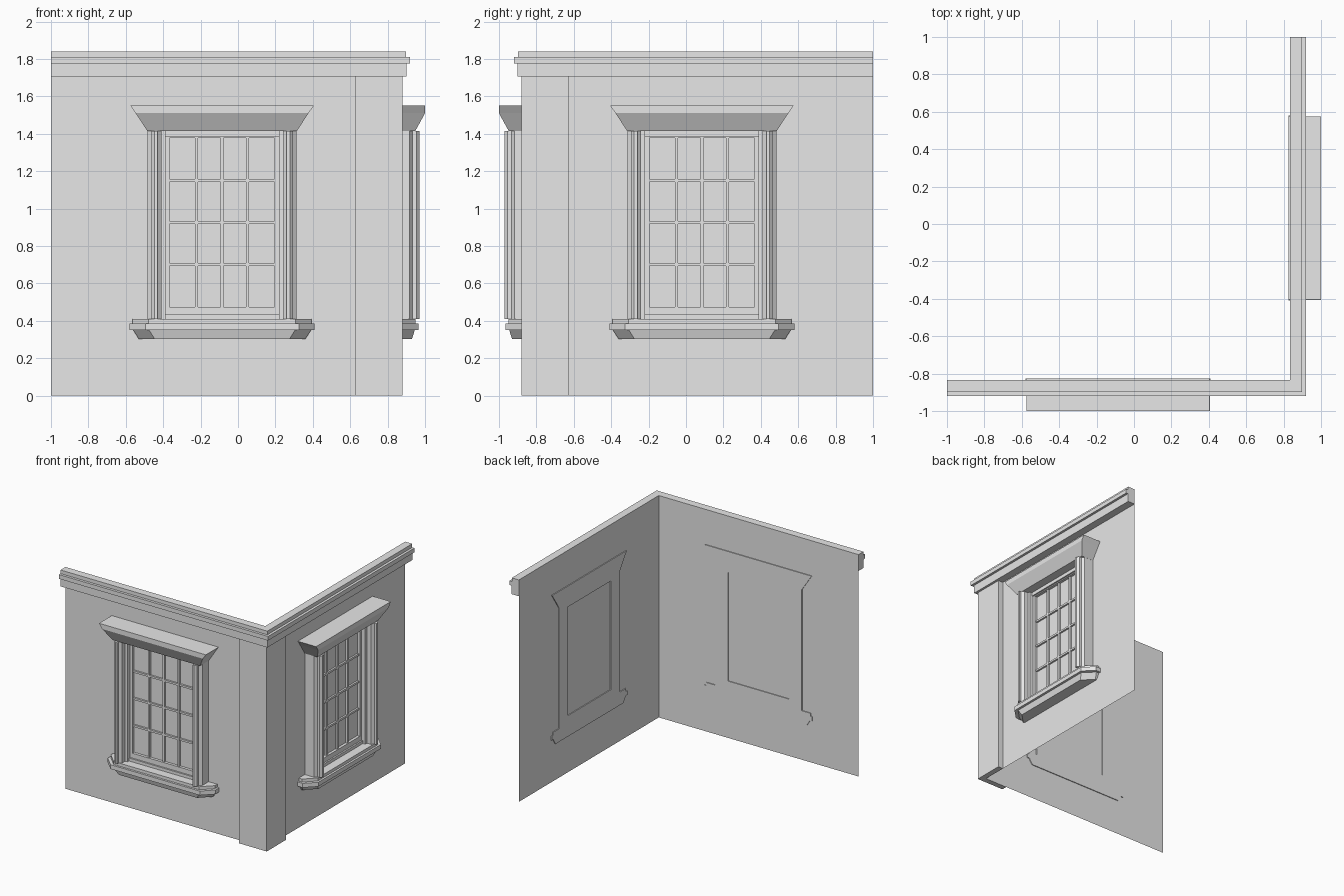
import bpy
import bmesh

cube = bpy.data.objects.get("Cube")
if cube:
    bpy.data.objects.remove(cube, do_unlink=True)

stone = bpy.data.materials.new("plain grey")
stone.use_nodes = True
GREY = (0.8, 0.8, 0.8, 1)
stone.diffuse_color = GREY
stone.node_tree.nodes["Principled BSDF"].inputs["Base Color"].default_value = GREY

WALL = 0.833      # distance of the wall planes from the centre
BACK = 0.826      # window parts pass slightly through the wall
MID = -0.085      # window centre along the wall


def finish(name, bm):
    mesh = bpy.data.meshes.new(name)
    bm.to_mesh(mesh)
    bm.free()
    mesh.materials.append(stone)
    obj = bpy.data.objects.new(name, mesh)
    bpy.context.collection.objects.link(obj)
    return obj


def add_loft(bm, rings):
    """Closed solid through (height, plan outline) rings."""
    loops = [[bm.verts.new((x, y, z)) for x, y in plan] for z, plan in rings]
    n = len(loops[0])
    for low, high in zip(loops, loops[1:]):
        for i in range(n):
            j = (i + 1) % n
            bm.faces.new((low[i], low[j], high[j], high[i]))
    bm.faces.new(loops[0])
    bm.faces.new(loops[-1])


def loft(name, rings):
    bm = bmesh.new()
    add_loft(bm, rings)
    bmesh.ops.recalc_face_normals(bm, faces=bm.faces)
    return finish(name, bm)


def corner_plan(depth, start, end):
    """L-shaped outline wrapping the outer corner."""
    inner = WALL + 0.001
    return [(start, -depth), (depth, -depth), (depth, end),
            (inner, end), (inner, -inner), (start, -inner)]


# Two thin walls meeting at the corner
bm = bmesh.new()
path = [(-1, -WALL), (WALL, -WALL), (WALL, 1)]
low, high = [[bm.verts.new((x, y, z)) for x, y in path] for z in (0, 1.838)]
for i in range(2):
    bm.faces.new((low[i], low[i + 1], high[i + 1], high[i]))
finish("walls", bm)

# Corner pilaster and stepped cornice
loft("corner_pilaster", [(z, corner_plan(0.88, 0.625, -0.625)) for z in (0, 1.705)])
steps = [(1.705, 0.9), (1.775, 0.9), (1.775, 0.92), (1.81, 0.92), (1.81, 0.899), (1.84, 0.899)]
loft("cornice", [(z, corner_plan(d, -1, 1)) for z, d in steps])


def window(side, place):
    """Build one window; place maps (along, outward) to world x, y."""

    def plan(points):
        return [place(MID + u, d) for u, d in points]

    def rect(u0, u1, d0, d1):
        return plan([(u0, d0), (u1, d0), (u1, d1), (u0, d1)])

    def bars(name, boxes, back, front):
        bm = bmesh.new()
        for u0, u1, z0, z1 in boxes:
            add_loft(bm, [(z, rect(u0, u1, back, front)) for z in (z0, z1)])
        bmesh.ops.recalc_face_normals(bm, faces=bm.faces)
        finish(side + name, bm)

    # Flared hood
    flare = [(1.415, 0.4, 0.948), (1.51, 0.462, 1.0), (1.55, 0.49, 1.0)]
    loft(side + "hood", [(z, rect(-w, w, BACK, d)) for z, w, d in flare])

    # Sill with clipped corners
    tiers = [(0.302, 0.445, 0.93), (0.35, 0.475, 0.945), (0.35, 0.495, 0.965),
             (0.385, 0.495, 0.965), (0.385, 0.478, 0.948), (0.41, 0.478, 0.948)]
    clip = 0.085
    loft(side + "sill", [(z, plan([(-w, BACK), (-w, d - clip), (clip - w, d),
                                   (w - clip, d), (w, d - clip), (w, BACK)]))
                         for z, w, d in tiers])

    # Moulded jambs
    profile = [(0.399, BACK), (0.399, 0.917), (0.378, 0.933), (0.378, 0.955),
               (0.362, 0.97), (0.345, 0.97), (0.345, 0.95), (0.325, 0.933),
               (0.325, 0.896), (0.303, 0.896), (0.303, BACK)]
    for label, s in (("jamb_a", 1), ("jamb_b", -1)):
        loft(side + label, [(z, plan([(s * u, d) for u, d in profile]))
                            for z in (0.41, 1.415)])

    # Surround, sash and glazing bars
    bars("surround", [(-0.303, 0.303, 1.385, 1.415), (-0.303, 0.303, 0.41, 0.435)], BACK, 0.875)
    bars("sash", [(-0.303, -0.28, 0.435, 1.385), (0.28, 0.303, 0.435, 1.385),
                  (-0.28, 0.28, 0.435, 0.475), (-0.28, 0.28, 1.377, 1.385)], BACK, 0.862)
    half = 0.008
    bars("upright_bars", [(c - half, c + half, 0.475, 1.377)
                          for c in (-0.136, 0, 0.136)], WALL + 0.002, 0.855)
    bars("cross_bars", [(-0.28, 0.28, c - half, c + half)
                        for c in (0.7, 0.925, 1.15)], WALL + 0.002, 0.854)
    bars("glass", [(-0.28, 0.28, 0.475, 1.377)], WALL + 0.002, WALL + 0.006)


window("front_window_", lambda u, d: (u, -d))
window("side_window_", lambda u, d: (d, -u))
